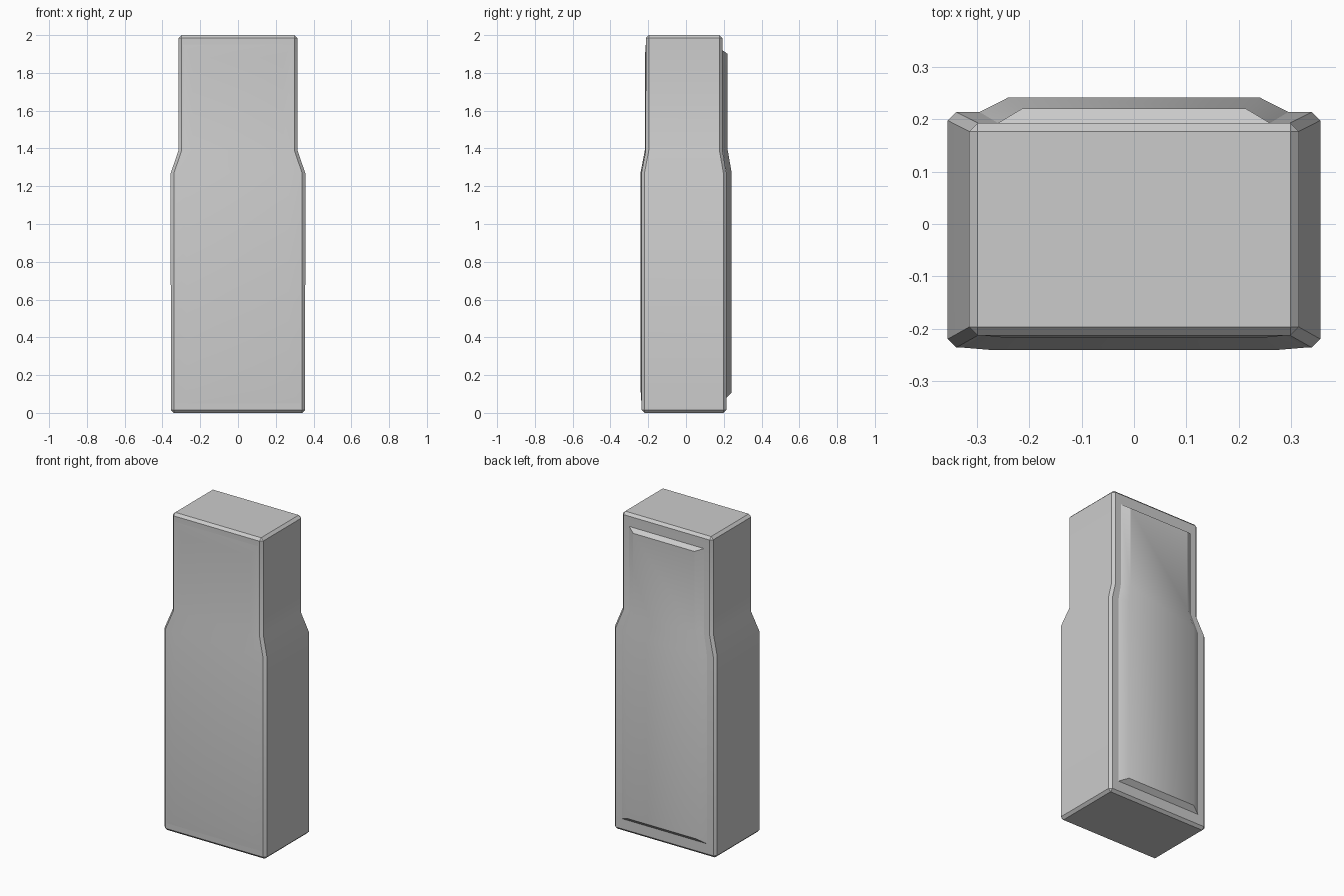
import bpy, bmesh

if "Cube" in bpy.data.objects:
    bpy.data.objects.remove(bpy.data.objects["Cube"])

LOW, HIGH = 1.27, 1.39  # heights of the two shoulder bends


def finish(bm, name):
    bmesh.ops.recalc_face_normals(bm, faces=bm.faces)
    mesh = bpy.data.meshes.new(name)
    bm.to_mesh(mesh)
    bm.free()
    ob = bpy.data.objects.new(name, mesh)
    bpy.context.collection.objects.link(ob)
    bpy.ops.object.select_all(action='DESELECT')
    bpy.context.view_layer.objects.active = ob
    ob.select_set(True)
    bpy.ops.object.shade_smooth_by_angle(angle=0.52)
    return ob


def make_body():
    bm = bmesh.new()
    rings = []
    # z, half width, front y, back y
    for z, w, f, b in [(0, .356, -.236, .214), (LOW, .356, -.236, .214),
                       (HIGH, .315, -.213, .193), (2, .315, -.213, .193)]:
        rings.append([bm.verts.new((x, y, z)) for x, y in
                      [(-w, f), (w, f), (w, b), (-w, b)]])
    for lo, hi in zip(rings, rings[1:]):
        for i in range(4):
            j = (i + 1) % 4
            bm.faces.new((lo[i], lo[j], hi[j], hi[i]))
    bm.faces.new(rings[0])
    bm.faces.new(rings[-1])
    # chamfer everything except the shoulder bends
    bend = set(rings[1]), set(rings[2])
    edges = [e for e in bm.edges if not any(set(e.verts) <= s for s in bend)]
    bmesh.ops.bevel(bm, geom=edges, offset=.016, segments=1, affect='EDGES')
    return finish(bm, "body")


def make_panel(name, y_low, y_high, rise, base, raised):
    """Raised panel that follows the shoulder; base and raised are
    (bottom z, top z, lower half width, upper half width)."""
    bm = bmesh.new()

    def outline(spec, dy):
        z0, z1, wl, wu = spec
        rows = [(z0, wl, y_low), (LOW, wl, y_low), (HIGH, wu, y_high), (z1, wu, y_high)]
        return ([bm.verts.new((-w, y + dy, z)) for z, w, y in rows],
                [bm.verts.new((w, y + dy, z)) for z, w, y in rows])

    bl, br = outline(base, 0)
    rl, rr = outline(raised, rise)
    for i in range(3):
        for a, b in [(bl, rl), (rl, rr), (rr, br)]:
            bm.faces.new((a[i], b[i], b[i + 1], a[i + 1]))
    for i in (0, 3):
        bm.faces.new((bl[i], rl[i], rr[i], br[i]))
    ob = finish(bm, name)
    # the open shell must face away from the body
    if sum(p.normal.y * p.area for p in ob.data.polygons) * rise < 0:
        ob.data.flip_normals()
    return ob


make_body()
make_panel("back_panel", .214, .193, .028,
           (.08, 1.92, .295, .26), (.107, 1.9, .24, .213))
make_panel("front_panel", -.236, -.213, -.005,
           (.05, 1.95, .33, .29), (.13, 1.88, .27, .24))
